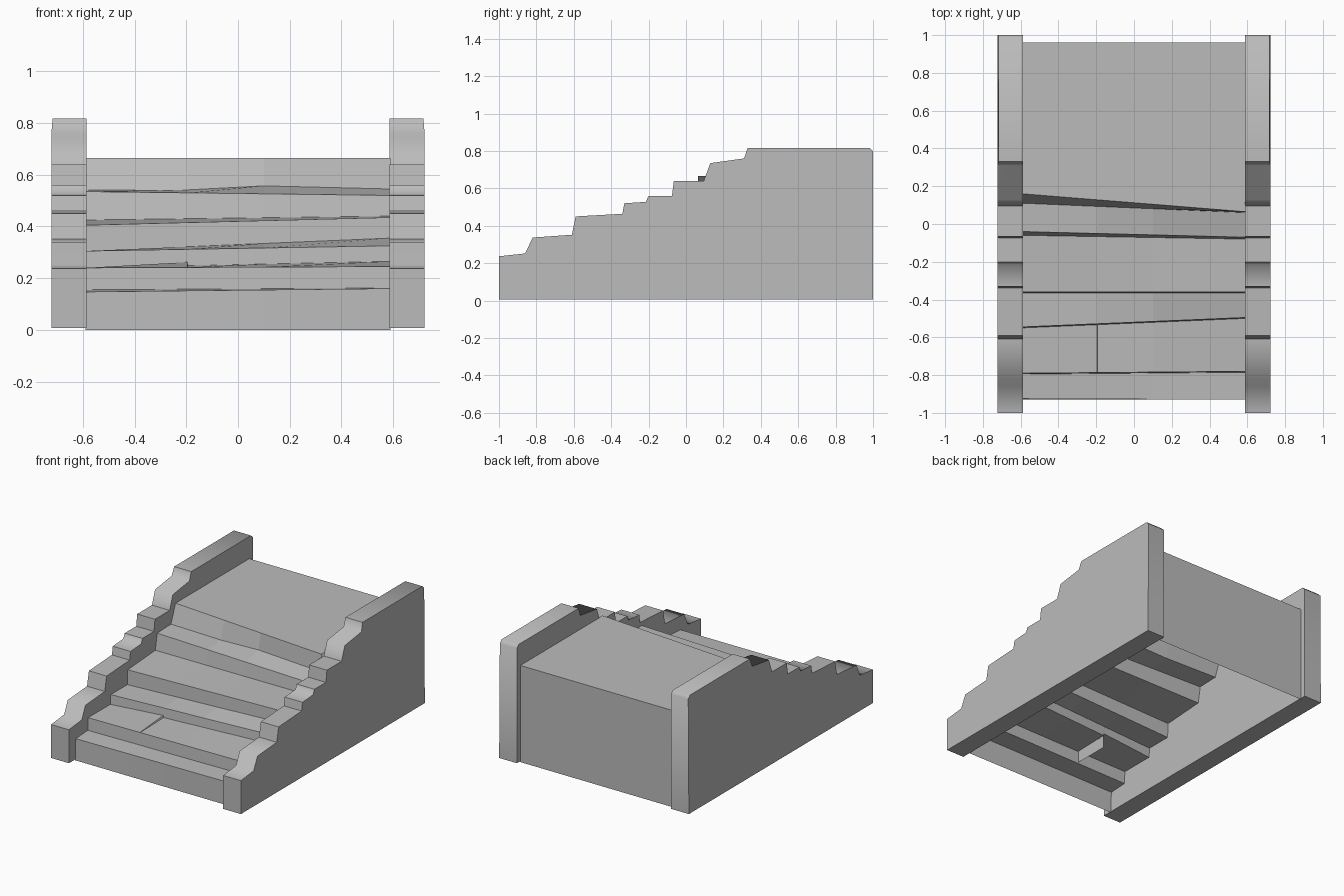
import bpy
import bmesh
import math

cube = bpy.data.objects.get("Cube")
if cube:
    bpy.data.objects.remove(cube, do_unlink=True)

stone = bpy.data.materials.new("grey_stone")
stone.use_nodes = True
colour = (0.5, 0.5, 0.5, 1)
stone.diffuse_color = colour
stone.node_tree.nodes["Principled BSDF"].inputs["Base Color"].default_value = colour


def finish(bm, name):
    """Turn a bmesh into a named object with the stone material."""
    mesh = bpy.data.meshes.new(name)
    bm.to_mesh(mesh)
    bm.free()
    mesh.materials.append(stone)
    obj = bpy.data.objects.new(name, mesh)
    bpy.context.collection.objects.link(obj)
    return obj


# Stepped side walls: a worn profile (y, z) extruded across the wall thickness
WALL = [(-1, .007), (-1, .237), (-.86, .252), (-.82, .337), (-.61, .352),
        (-.59, .45), (-.34, .464), (-.33, .52), (-.215, .528), (-.2, .56),
        (-.075, .56), (-.065, .64), (.095, .64), (.13, .735), (.31, .76),
        (.33, .817), (.98, .817), (1, .797), (1, .007)]


def side_wall(name, side):
    bm = bmesh.new()
    face = bm.faces.new([bm.verts.new((side * .587, y, z)) for y, z in WALL])
    ext = bmesh.ops.extrude_face_region(bm, geom=[face])
    for v in ext["geom"]:
        if isinstance(v, bmesh.types.BMVert):
            v.co.x = side * .722
            # the upper outer edge is slightly worn away
            if v.co.z > .79:
                v.co.x -= side * .005
    bmesh.ops.recalc_face_normals(bm, faces=bm.faces)
    obj = finish(bm, name)
    bpy.ops.object.select_all(action="DESELECT")
    obj.select_set(True)
    bpy.context.view_layer.objects.active = obj
    bpy.ops.object.shade_smooth_by_angle(angle=math.radians(63))


side_wall("left_wall", 1)
side_wall("right_wall", -1)

# Uneven steps: an open-bottomed shell; each row is (y, z) at the right
# end followed by (y, z) at the left end
ROWS = [(-.93, 0, -.93, 0), (-.925, .147, -.93, .16),
        (-.795, .155, -.785, .162), (-.79, .24, -.78, .245),
        (-.55, .24, -.5, .265), (-.545, .305, -.495, .325),
        (-.365, .305, -.365, .355), (-.36, .405, -.36, .435),
        (-.06, .425, -.08, .44), (-.04, .535, -.07, .52),
        (.11, .54, .06, .545), (.16, .665, .065, .665),
        (.962, .665, .962, .665), (.962, 0, .962, 0)]
COLUMNS = [-.59, -.196, -.193, .1, .59]
WORN = {(4, 1): .262, (4, 2): .248, (10, 3): .557}   # cracked and humped spots

bm = bmesh.new()
grid = []
for r, (y0, z0, y1, z1) in enumerate(ROWS):
    line = []
    for c, x in enumerate(COLUMNS):
        t = (x + .59) / 1.18
        z = WORN.get((r, c), z0 + (z1 - z0) * t)
        line.append(bm.verts.new((x, y0 + (y1 - y0) * t, z)))
    grid.append(line)
for low, high in zip(grid, grid[1:]):
    for c in range(len(COLUMNS) - 1):
        bm.faces.new((low[c], low[c + 1], high[c + 1], high[c]))
finish(bm, "steps_and_landing")

# Hidden end of the cracked step block
bm = bmesh.new()
corners = [(-.785, .16), (-.785, .241), (-.535, .247), (-.535, .16)]
bm.faces.new([bm.verts.new((-.193, y, z)) for y, z in corners])
finish(bm, "cracked_step_end")
